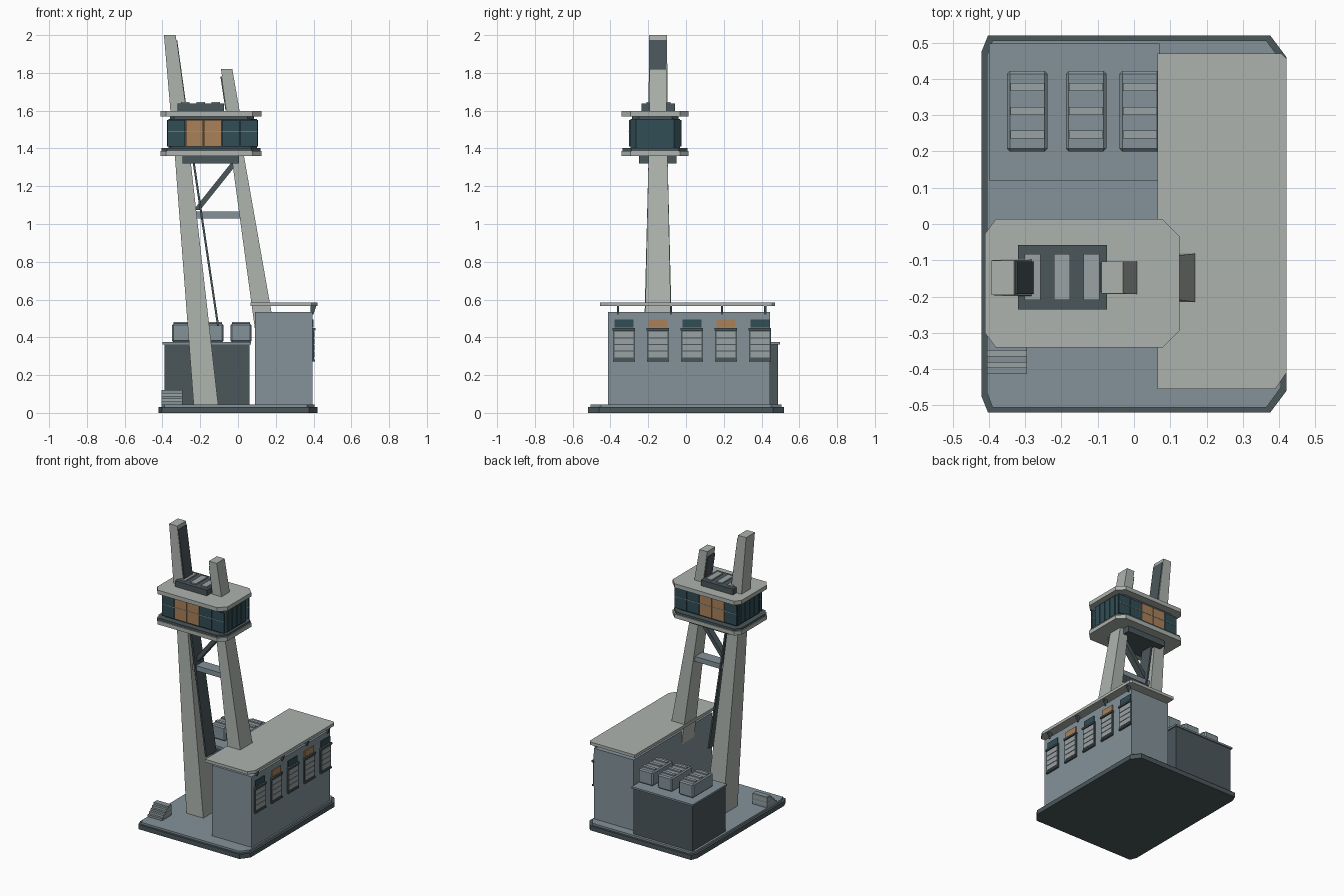
import bpy

def material(name, rgb):
    m = bpy.data.materials.new(name)
    m.diffuse_color = (*rgb, 1)
    return m

LIGHT = material("pale_concrete", (0.42, 0.45, 0.42))
BLUE = material("blue_grey", (0.23, 0.29, 0.32))
PANEL = material("panel_grey", (0.32, 0.36, 0.37))
DARK = material("dark_steel", (0.07, 0.095, 0.105))
GLASS = material("teal_glass", (0.03, 0.075, 0.09))
AMBER = material("amber_glass", (0.40, 0.22, 0.10))


def loft(name, bottom, top, mat):
    """Solid between two matching loops of 3D points."""
    n = len(bottom)
    faces = [tuple(reversed(range(n))), tuple(range(n, 2 * n))]
    faces += [(i, (i + 1) % n, n + (i + 1) % n, n + i) for i in range(n)]
    me = bpy.data.meshes.new(name)
    me.from_pydata(bottom + top, [], faces)
    me.materials.append(mat)
    ob = bpy.data.objects.new(name, me)
    bpy.context.collection.objects.link(ob)
    return ob


def prism(name, outline, z0, z1, mat):
    return loft(name, [(x, y, z0) for x, y in outline],
                [(x, y, z1) for x, y in outline], mat)


def rect(x0, x1, y0, y1):
    return [(x0, y0), (x1, y0), (x1, y1), (x0, y1)]


def box(name, x0, x1, y0, y1, z0, z1, mat):
    return prism(name, rect(x0, x1, y0, y1), z0, z1, mat)


def chamfered(x0, x1, y0, y1, left, right):
    """Rectangle with (dx, dy) corner cuts at the left and right ends."""
    (a, b), (c, d) = left, right
    return [(x0 + a, y0), (x1 - c, y0), (x1, y0 + d), (x1, y1 - d),
            (x1 - c, y1), (x0 + a, y1), (x0, y1 - b), (x0, y0 + b)]


YC = -0.148  # tower centre line


def leaning(name, z0, xa, xb, h0, z1, xc, xd, h1, mat):
    """Tapered leaning post: x range and half depth at the bottom and top."""
    return loft(name, [(x, y, z0) for x, y in rect(xa, xb, YC - h0, YC + h0)],
                [(x, y, z1) for x, y in rect(xc, xd, YC - h1, YC + h1)], mat)


# Base plinth and deck
prism("base_plinth", chamfered(-0.42, 0.42, -0.52, 0.52, (0.018, 0.045), (0.045, 0.06)), 0, 0.032, DARK)
prism("base_deck", chamfered(-0.405, 0.405, -0.505, 0.505, (0.015, 0.04), (0.04, 0.055)), 0.032, 0.045, BLUE)

# Main hall with floating roof
box("hall", 0.09, 0.395, -0.414, 0.446, 0.045, 0.535, BLUE)
prism("hall_roof", [(0.065, -0.454), (0.39, -0.454), (0.42, -0.41), (0.42, 0.455),
                    (0.405, 0.47), (0.065, 0.47)], 0.565, 0.585, LIGHT)
for y in (-0.36, -0.08, 0.19, 0.42):
    loft("roof_bracket", [(x, v, 0.522) for x, v in rect(0.385, 0.4, y - 0.006, y + 0.006)],
         [(x, v, 0.568) for x, v in rect(0.385, 0.415, y - 0.006, y + 0.006)], DARK)

# Row of service doors with lights above
for i in range(5):
    y = -0.329 + 0.18 * i
    box("door_frame", 0.394, 0.402, y - 0.058, y + 0.058, 0.275, 0.45, DARK)
    box("door_lintel", 0.394, 0.41, y - 0.06, y + 0.06, 0.437, 0.449, DARK)
    box("door_sill", 0.394, 0.408, y - 0.058, y + 0.058, 0.272, 0.282, DARK)
    for k in range(4):
        z = 0.294 + 0.035 * k
        box("door_slat", 0.4, 0.405, y - 0.05, y + 0.05, z, z + 0.031, PANEL)
    box("door_light", 0.394, 0.401, y - 0.05, y + 0.05, 0.453, 0.495, AMBER if i % 2 else GLASS)

# Plant room with cooling units
box("plant_room", -0.39, 0.06, 0.125, 0.488, 0.045, 0.365, DARK)
box("plant_room_cap", -0.4, 0.07, 0.12, 0.497, 0.363, 0.375, BLUE)
for x in (-0.294, -0.132, 0.016):
    unit = box("cooling_unit", x - 0.056, x + 0.056, 0.2, 0.422, 0.375, 0.472, BLUE)
    bev = unit.modifiers.new("bevel", "BEVEL")
    bev.width, bev.segments = 0.008, 1
    for y in (0.247, 0.312, 0.377):
        box("cooling_vent", x - 0.047, x + 0.047, y - 0.011, y + 0.011, 0.47, 0.48, PANEL)

# Entry steps
for i in range(5):
    box("entry_step", -0.405, -0.295, -0.413 + 0.016 * i, -0.31, 0.045 + 0.015 * i, 0.06 + 0.015 * i,
        PANEL if i % 2 else BLUE)

# Leaning legs and the fins that continue above the cabin
leaning("tall_leg", 0.045, -0.235, -0.105, 0.083, 1.37, -0.335, -0.255, 0.05, LIGHT)
leaning("short_leg", 0.05, 0.143, 0.262, 0.078, 1.37, -0.036, 0.03, 0.05, LIGHT)
leaning("tall_fin", 1.59, -0.357, -0.275, 0.05, 2.0, -0.392, -0.33, 0.048, LIGHT)
leaning("short_fin", 1.59, -0.058, 0.01, 0.045, 1.82, -0.09, -0.03, 0.044, LIGHT)

# Dark inner strips
leaning("leg_strip", 0.46, -0.111, -0.1, 0.055, 1.325, -0.24, -0.229, 0.045, DARK)
leaning("tall_fin_strip", 1.6, -0.282, -0.27, 0.045, 1.975, -0.334, -0.322, 0.045, DARK)
leaning("short_fin_strip", 1.6, -0.066, -0.056, 0.04, 1.78, -0.093, -0.083, 0.04, DARK)

# Bracing between the legs
box("cross_beam", -0.25, 0.02, YC - 0.04, YC + 0.04, 1.03, 1.065, BLUE)
leaning("diagonal_brace", 1.075, -0.235, -0.2, 0.022, 1.325, -0.035, 0.0, 0.022, DARK)

# Cabin slabs, glazed core and collars
SLAB = chamfered(-0.41, 0.125, -0.341, 0.014, (0.03, 0.04), (0.047, 0.047))
RIM = chamfered(-0.405, 0.118, -0.335, 0.008, (0.03, 0.04), (0.047, 0.047))
NECK = chamfered(-0.36, 0.085, -0.285, -0.04, (0.02, 0.03), (0.035, 0.035))
box("cabin_underbox", -0.295, 0.005, -0.25, -0.05, 1.32, 1.362, DARK)
prism("cabin_floor", SLAB, 1.36, 1.387, LIGHT)
prism("cabin_floor_rim", RIM, 1.387, 1.402, DARK)
prism("cabin_core", chamfered(-0.368, 0.1, -0.294, -0.033, (0.012, 0.012), (0.03, 0.03)), 1.402, 1.555, GLASS)
prism("cabin_neck", NECK, 1.555, 1.572, DARK)
prism("cabin_roof", SLAB, 1.57, 1.598, LIGHT)

# Window panes on the long sides
for side, y in (("front", -0.302), ("back", -0.033)):
    for i in range(5):
        x = -0.372 + 0.096 * i
        box(side + "_window", x, x + 0.092, y, y + 0.008, 1.41, 1.55, AMBER if i in (1, 2) else GLASS)
    box(side + "_window_bar", -0.37, 0.104, y - 0.002, y + 0.01, 1.487, 1.491, PANEL)

# Window panes on the ends
for side, x in (("left", -0.376), ("right", 0.098)):
    for i in range(4):
        y = -0.262 + 0.05 * i
        box(side + "_window", x, x + 0.008, y, y + 0.046, 1.41, 1.55, GLASS)

# Roof machinery
box("roof_unit", -0.32, -0.075, -0.235, -0.058, 1.598, 1.638, DARK)
for x in (-0.28, -0.198, -0.117):
    box("roof_vent", x - 0.022, x + 0.022, -0.21, -0.082, 1.636, 1.646, PANEL)
